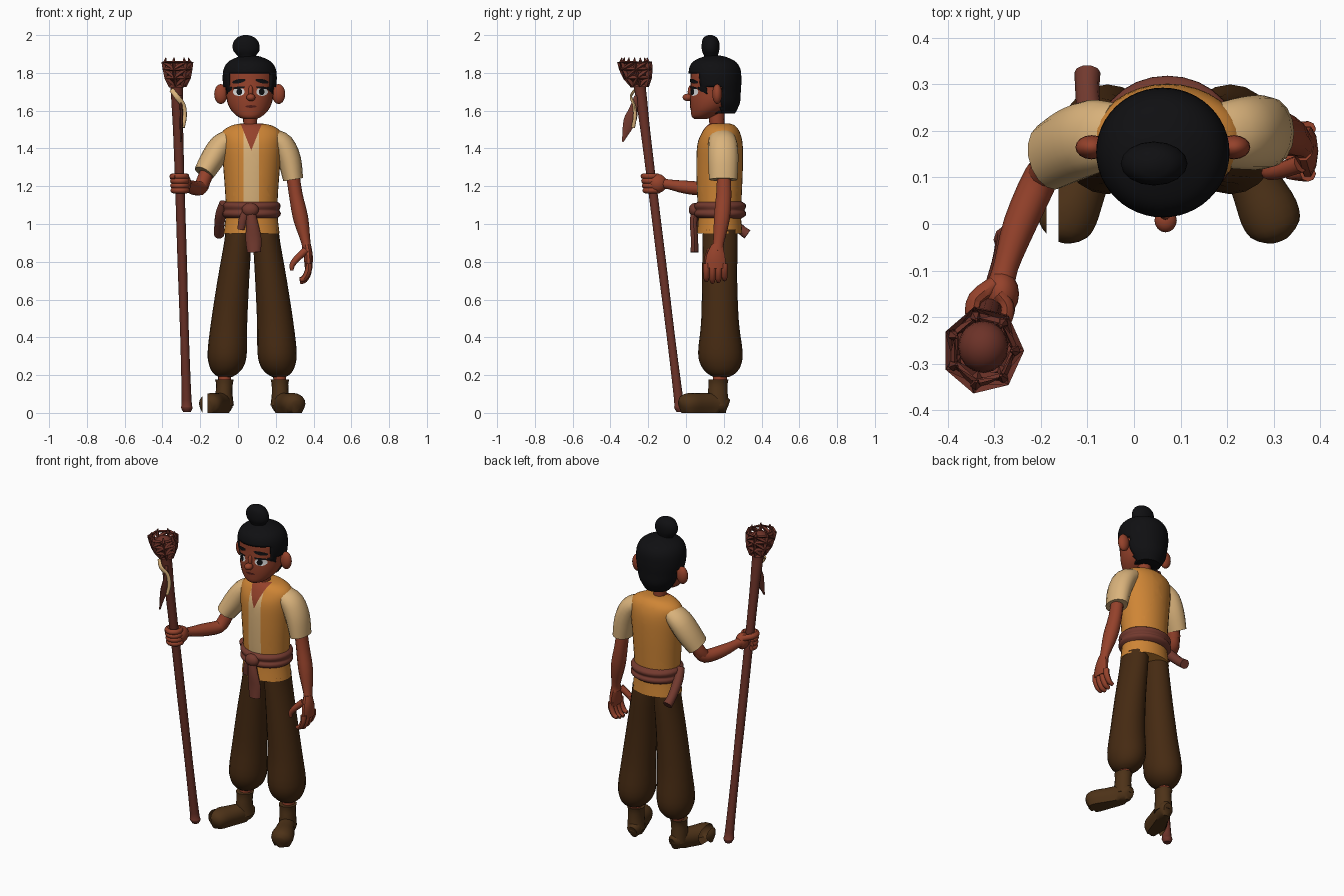
import bpy, bmesh, math
from mathutils import Vector, Matrix
from mathutils.bvhtree import BVHTree

if "Cube" in bpy.data.objects:
    bpy.data.objects.remove(bpy.data.objects["Cube"])


def material(name, *rgb):
    m = bpy.data.materials.new(name)
    m.use_nodes = True
    m.diffuse_color = (*rgb, 1)
    bsdf = m.node_tree.nodes["Principled BSDF"]
    bsdf.inputs["Base Color"].default_value = (*rgb, 1)
    bsdf.inputs["Roughness"].default_value = 0.8
    return m


SKIN = material("brown skin", .30, .054, .024)
HAIR = material("black hair", .005, .005, .006)
VEST = material("ochre vest", .62, .235, .036)
SHIRT = material("cream cloth", .70, .45, .20)
PANTS = material("dark brown trousers", .060, .023, .006)
SHOE = material("leather brown", .075, .032, .009)
SASH = material("russet sash", .17, .042, .028)
WOOD = material("red wood", .15, .032, .021)
WHITE = material("eye white", .75, .75, .75)
LIP = material("dark lips", .09, .014, .01)
MID = .075          # centre plane of the body
X, Y, Z = Vector((1, 0, 0)), Vector((0, 1, 0)), Vector((0, 0, 1))
parts = []


def add(name, bm, *mats):
    bmesh.ops.recalc_face_normals(bm, faces=bm.faces)
    mesh = bpy.data.meshes.new(name)
    bm.to_mesh(mesh)
    bm.free()
    ob = bpy.data.objects.new(name, mesh)
    bpy.context.collection.objects.link(ob)
    for m in mats:
        mesh.materials.append(m)
    parts.append(ob)
    return ob


def smooth_path(rings, steps):
    """Catmull-Rom interpolation of ring positions and radii."""
    p = [Vector(r) for r in rings]
    out = []
    for i in range(len(p) - 1):
        a, b, c, d = p[max(i - 1, 0)], p[i], p[i + 1], p[min(i + 2, len(p) - 1)]
        for k in range(steps):
            t = k / steps
            out.append(b + (c - a) * (t / 2) + (a * 2 - b * 5 + c * 4 - d) * (t * t / 2)
                       + (b * 3 - a - c * 3 + d) * (t ** 3 / 2))
    return out + [p[-1]]


def loft_mesh(rings, n=16, steps=3, axis=Z, ref=Y, caps=True):
    """Skin elliptical rings (x, y, z, rx, ry); axis None follows the path."""
    path = smooth_path(rings, steps)
    bm = bmesh.new()
    loops = []
    for i, r in enumerate(path):
        c = Vector(r[:3])
        t = axis or (Vector(path[min(i + 1, len(path) - 1)][:3])
                     - Vector(path[max(i - 1, 0)][:3])).normalized()
        u = ref.cross(t).normalized()
        v = t.cross(u)
        loops.append([bm.verts.new(c + u * r[3] * math.cos(a) + v * r[4] * math.sin(a))
                      for a in (2 * math.pi * k / n for k in range(n))])
    for a, b in zip(loops, loops[1:]):
        for k in range(n):
            bm.faces.new((a[k], a[k - 1], b[k - 1], b[k]))
    if caps:
        bm.faces.new(loops[0])
        bm.faces.new(loops[-1])
    return bm


def loft(name, mat, rings, **kw):
    return add(name, loft_mesh(rings, **kw), mat)


def limb(name, mat, points, ref=Y, n=10, **kw):
    """Tube along a path; points are (x, y, z, r) or (x, y, z, rx, ry)."""
    return loft(name, mat, [p if len(p) == 5 else (*p, p[3]) for p in points],
                axis=None, ref=ref, n=n, **kw)


def ball(name, mat, loc, size):
    bm = bmesh.new()
    bmesh.ops.create_uvsphere(bm, u_segments=16, v_segments=10, radius=1,
                              matrix=Matrix.Translation(loc) @ Matrix.Diagonal((*size, 1)))
    return add(name, bm, mat)


def flip(rings):
    return [(2 * MID - r[0], *r[1:]) for r in rings]


def cut(bm, point, normal):
    bmesh.ops.bisect_plane(bm, geom=bm.verts[:] + bm.edges[:] + bm.faces[:],
                           plane_co=point, plane_no=normal)


# Head and neck
HX = .062
loft("neck", SKIN, [(.066, .175, 1.43, .042, .042), (.065, .165, 1.5, .036, .038),
                    (.064, .16, 1.61, .04, .045)])
head_rings = [(HX, y, z, rx, ry) for z, y, rx, ry in (
    (1.555, .075, .03, .03), (1.57, .09, .065, .06), (1.605, .12, .1, .095),
    (1.65, .142, .12, .121), (1.7, .148, .126, .126), (1.76, .15, .13, .125),
    (1.82, .15, .122, .122), (1.87, .15, .07, .08))]
bm = loft_mesh(head_rings, n=28)
head_tree = BVHTree.FromBMesh(bm)
add("head", bm, SKIN)
ball("nose", SKIN, (.068, .008, 1.67), (.024, .026, .02))
ball("nose_bridge", SKIN, (.067, .025, 1.70), (.013, .016, .035))


def face_plate(name, mat, x, z, w, h, tilt=0, lift=.003):
    bm = bmesh.new()
    bmesh.ops.create_circle(bm, cap_ends=True, cap_tris=True, segments=16, radius=1)
    for v in bm.verts:
        p = Matrix.Rotation(tilt, 2) @ Vector((v.co.x * w, v.co.y * h))
        hit = head_tree.ray_cast(Vector((x + p.x, -1, z + p.y)), Y)[0]
        v.co = hit - Y * lift
    add(name, bm, mat)


for side, s in (("right", -1), ("left", 1)):
    ex = .066 + s * .062
    face_plate(side + "_eye", WHITE, ex, 1.70, .031, .022)
    face_plate(side + "_iris", HAIR, ex - s * .003, 1.70, .015, .018, lift=.006)
    face_plate(side + "_lash", HAIR, ex, 1.722, .034, .006, -s * .1, lift=.007)
    face_plate(side + "_brow", HAIR, ex, 1.756, .036, .011, -s * .2, lift=.007)
    ball(side + "_ear", SKIN, (HX + s * .153, .165, 1.688), (.035, .026, .053))
face_plate("mouth", LIP, .068, 1.622, .03, .007)

# Hair: a full shell trimmed along the hairline, and a top knot
bm = loft_mesh([(HX, y, z, rx, ry) for z, y, rx, ry in (
    (1.585, .19, .075, .07), (1.64, .17, .115, .115), (1.7, .16, .133, .13),
    (1.76, .155, .143, .138), (1.82, .152, .138, .136), (1.86, .15, .112, .112),
    (1.885, .15, .06, .06), (1.893, .15, .02, .02))], n=48, steps=5)


def hairline(y):
    if y < .07:
        return 1.795
    if y < .105:
        return 1.67
    return 1.73 if y < .185 else 1.58


bmesh.ops.delete(bm, context="FACES", geom=[
    f for f in bm.faces
    if f.calc_center_median().z < hairline(f.calc_center_median().y)])
hair = add("hair", bm, HAIR)
shell = hair.modifiers.new("thickness", "SOLIDIFY")
shell.thickness = .012
loft("top_knot", HAIR, [(.05, .135, 1.87, .045, .035), (.046, .132, 1.89, .048, .036),
                        (.044, .13, 1.92, .07, .046), (.042, .13, 1.96, .068, .046),
                        (.042, .128, 1.988, .045, .034), (.042, .128, 2.0, .012, .01)])

# Vest, with the shirt front and open collar cut into it
bm = loft_mesh([(.072, y, z, rx, ry) for z, y, rx, ry in (
    (.95, .178, .148, .12), (1.05, .178, .137, .113), (1.15, .177, .139, .118),
    (1.3, .178, .15, .123), (1.42, .18, .161, .12), (1.485, .185, .157, .1),
    (1.52, .185, .11, .075), (1.532, .182, .055, .05))], n=32, steps=4)
for s in (-1, 1):
    cut(bm, (.07 + s * .042, 0, 0), X)
    cut(bm, (.07, 0, 1.39), (1, 0, -s * .4))
cut(bm, (0, 0, 1.06), Z)
for f in bm.faces:
    c = f.calc_center_median()
    dx = abs(c.x - .07)
    if c.y < .15 and c.z > 1.06:
        if dx < (c.z - 1.39) * .4:
            f.material_index = 2
        elif dx < .042 and c.z < 1.50:
            f.material_index = 1
add("vest", bm, VEST, SHIRT, SKIN)

# Sash, knot and tails
loft("sash", SASH, [(.072, .18, z, rx, ry) for z, rx, ry in (
    (1.03, .135, .115), (1.045, .152, .136), (1.06, .154, .138), (1.073, .147, .13),
    (1.09, .153, .138), (1.105, .151, .135), (1.12, .135, .113))], n=28)
ball("sash_knot", SASH, (.065, .045, 1.075), (.045, .03, .036))
limb("sash_tail", SASH, [(.065, .045, 1.08, .022, .02), (.075, .04, 1.0, .032, .02),
                         (.082, .045, .92, .042, .02), (.085, .045, .85, .036, .022)])
limb("sash_short_tail", SASH, [(.05, .045, 1.08, .02, .016), (.025, .05, 1.02, .022, .014),
                               (.015, .055, .97, .018, .01)])
limb("hip_tail", SASH, [(-.075, .16, 1.11, .024), (-.092, .21, 1.05, .028),
                        (-.1, .28, .98, .026), (-.1, .325, .945, .028)])

# Legs and shoes
leg = [(.148, .18, .97, .068, .09), (.152, .18, .9, .072, .093), (.175, .178, .7, .084, .093),
       (.197, .18, .48, .096, .1), (.207, .182, .32, .104, .118), (.21, .185, .25, .092, .105),
       (.215, .187, .21, .066, .075), (.218, .187, .19, .035, .04)]
ankle = [(.222, .175, .1, .032, .036), (.22, .182, .22, .035, .038)]
shaft = [(.222, .17, .04, .05, .056), (.224, .168, .1, .045, .053),
         (.222, .17, .15, .044, .05), (.222, .172, .178, .05, .053)]
foot = [(.212, .222, .04, .025, .03), (.216, .2, .046, .042, .046), (.236, .14, .05, .048, .055),
        (.264, .08, .05, .056, .055), (.29, .025, .05, .064, .056),
        (.303, -.012, .045, .055, .05), (.31, -.032, .04, .025, .026)]
for side, f in (("left", list), ("right", flip)):
    loft(side + "_trouser_leg", PANTS, f(leg), n=20)
    loft(side + "_ankle", SKIN, f(ankle))
    loft(side + "_shoe_shaft", SHOE, f(shaft))
    bm = loft_mesh(f(foot), axis=None, ref=Z)
    for v in bm.verts:
        v.co.z = max(v.co.z, 0) if v.co.z > .012 else 0
    if side == "right":     # worn-through toe
        for x in (-.188, -.162):
            cut(bm, (x, 0, 0), X)
        bmesh.ops.delete(bm, context="FACES", geom=[
            p for p in bm.faces if -.188 < p.calc_center_median().x < -.162])
    add(side + "_shoe", bm, SHOE)

# Left arm, hanging
limb("left_sleeve", SHIRT, [(.185, .19, 1.455, .05, .07), (.235, .195, 1.42, .062, .078),
                            (.272, .197, 1.34, .062, .08), (.292, .197, 1.235, .053, .075)], n=16)
limb("left_arm", SKIN, [(.285, .2, 1.3, .036), (.305, .2, 1.16, .036, .042),
                        (.332, .19, 1.03, .04, .044), (.36, .172, .9, .024, .03),
                        (.365, .165, .86, .027, .036)])
limb("left_palm", SKIN, [(.364, .165, .89, .022, .03), (.372, .158, .83, .024, .052),
                         (.374, .155, .765, .02, .058)])
for i in range(4):
    y, drop = .108 + i * .032, .01 * abs(i - 1.3)
    limb("left_finger", SKIN, [(.374, y, .79, .017), (.372, y, .74 + drop, .017),
                               (.352, y, .70 + drop, .015), (.328, y, .69 + drop, .011)], n=8)
limb("left_thumb", SKIN, [(.358, .13, .86, .02), (.315, .115, .82, .018),
                          (.288, .11, .785, .015), (.285, .11, .755, .009)], n=8)

# Right arm, holding the staff
limb("right_sleeve", SHIRT, [(-.04, .19, 1.455, .05, .07), (-.09, .187, 1.415, .062, .08),
                             (-.135, .17, 1.345, .064, .08), (-.18, .145, 1.27, .055, .074)], n=16)
limb("right_upper_arm", SKIN, [(-.14, .165, 1.33, .036), (-.178, .135, 1.24, .038),
                               (-.195, .105, 1.195, .036)])
limb("right_forearm", SKIN, [(-.175, .14, 1.23, .03), (-.2, .1, 1.19, .038), (-.245, .0, 1.195, .036),
                             (-.275, -.09, 1.21, .027), (-.285, -.13, 1.215, .03)], ref=Z)
ball("right_palm", SKIN, (-.285, -.15, 1.215), (.038, .05, .05))


def staff_at(z):
    return -.27 - .0315 * z, -.03 - .124 * z


for i in range(4):
    z = 1.178 + i * .025
    cx, cy = staff_at(z)
    arc = [(cx + .037 * math.cos(a), cy + .04 * math.sin(a), z, .0155)
           for a in (math.radians(60 - 45 * k) for k in range(7))]
    limb("right_finger", SKIN, arc, ref=Z, n=8)
limb("right_thumb", SKIN, [(-.3, -.13, 1.24, .018), (-.34, -.16, 1.25, .017),
                           (-.348, -.2, 1.25, .014), (-.33, -.23, 1.25, .01)], ref=Z, n=8)

# Staff, cage head and orb
loft("staff", WOOD, [(*staff_at(z), z, r, r) for z, r in (
    (.005, .02), (.03, .031), (.07, .026), (.4, .023), (.8, .025), (1.2, .025),
    (1.5, .027), (1.65, .031), (1.72, .033), (1.77, .042))], n=10)
cage_rings = [(-.322, -.245, 1.73, .04, .04), (-.323, -.257, 1.775, .063, .068),
              (-.324, -.266, 1.82, .072, .08), (-.325, -.272, 1.86, .078, .084)]
bm = loft_mesh(cage_rings, n=7, steps=1, caps=False)
bmesh.ops.triangulate(bm, faces=bm.faces)
cage = add("staff_cage", bm, WOOD)
wire = cage.modifiers.new("bars", "WIREFRAME")
wire.thickness = .022
ball("staff_orb", WOOD, (-.324, -.264, 1.805), (.054, .056, .055))
for k in range(7):
    a = 2 * math.pi * k / 7
    c, s = math.cos(a), math.sin(a)
    limb("cage_spike", WOOD, [(-.325 + .07 * c, -.272 + .075 * s, 1.85, .012),
                              (-.325 + .062 * c, -.272 + .068 * s, 1.88, .003)], ref=X, n=5, steps=1)

# Cloth strip and leaf-shaped pendant tied to the staff
limb("staff_ribbon", SHIRT, [(-.352, -.27, 1.71, .012, .006), (-.325, -.292, 1.675, .014, .006),
                             (-.292, -.275, 1.63, .014, .008), (-.282, -.27, 1.57, .011, .01),
                             (-.29, -.28, 1.51, .008, .01)])
limb("staff_pendant", SASH, [(-.305, -.265, 1.68, .008, .008), (-.3, -.28, 1.6, .008, .026),
                             (-.3, -.3, 1.54, .009, .034), (-.303, -.335, 1.435, .004, .004)])

# Smooth shading with crisp creases
bpy.ops.object.select_all(action="DESELECT")
for ob in parts:
    ob.select_set(ob is not cage)
bpy.context.view_layer.objects.active = parts[0]
bpy.ops.object.shade_smooth_by_angle(angle=math.radians(45))
